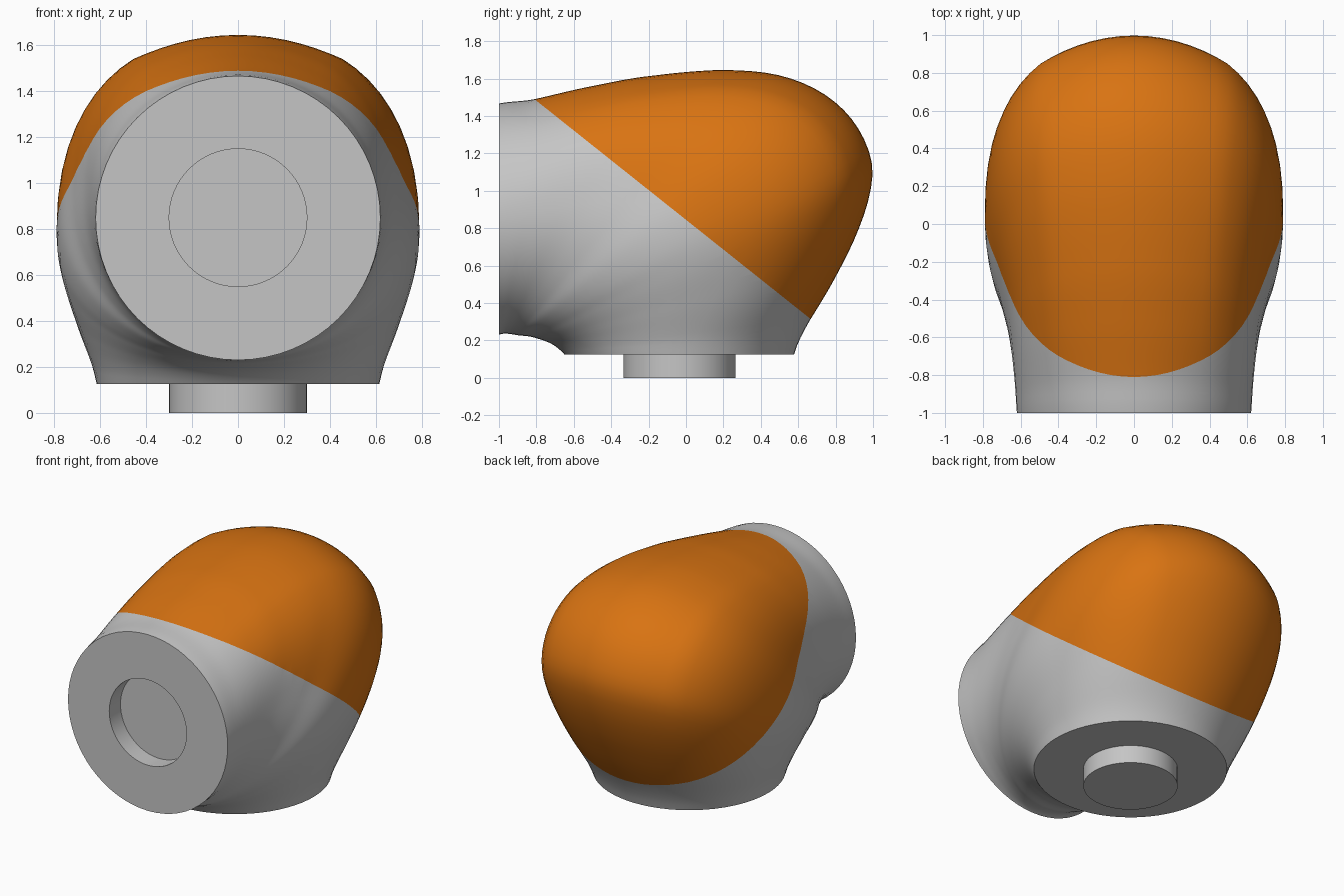
import bpy, bmesh, math
from mathutils import Vector

old = bpy.data.objects.get("Cube")
if old:
    bpy.data.objects.remove(old, do_unlink=True)


def make_material(name, rgb):
    m = bpy.data.materials.new(name)
    m.use_nodes = True
    m.diffuse_color = (*rgb, 1)
    m.node_tree.nodes["Principled BSDF"].inputs["Base Color"].default_value = (*rgb, 1)
    return m


GREY = make_material("light grey", (0.56, 0.56, 0.56))
ORANGE = make_material("orange", (0.69, 0.172, 0.006))

# The elbow is a fan of sections turning about the line y = PY, z = PZ
PY, PZ = -1.0, 0.125
AROUND, STEPS = 64, 56
PEG_R, PEG_Y, SOCKET_Z = 0.3, -0.035, 0.85


def polar(points):
    """(y, z) points to sorted (angle, radius) pairs about the pivot."""
    return sorted((math.atan2(z - PZ, y - PY), math.hypot(y - PY, z - PZ)) for y, z in points)


def smooth_curve(keys):
    """Cubic Hermite interpolation through (t, value) keys."""
    n = len(keys)
    slope = []
    for i in range(n):
        a, b = keys[max(i - 1, 0)], keys[min(i + 1, n - 1)]
        slope.append((b[1] - a[1]) / (b[0] - a[0]))

    def f(t):
        i = 0
        while i < n - 2 and t > keys[i + 1][0]:
            i += 1
        (t0, v0), (t1, v1) = keys[i], keys[i + 1]
        h = t1 - t0
        s = (t - t0) / h
        return (v0 * (1 + 2 * s) * (1 - s) ** 2 + slope[i] * h * s * (1 - s) ** 2
                + v1 * s * s * (3 - 2 * s) + slope[i + 1] * h * s * s * (s - 1))
    return f


# Outer and inner outline on the centre plane, and half width by angle
outer = smooth_curve(polar([
    (-1, 1.467), (-0.8, 1.492), (-0.5, 1.56), (-0.2, 1.613), (0, 1.635), (0.25, 1.645),
    (0.5, 1.617), (0.7, 1.54), (0.85, 1.425), (0.95, 1.28), (0.997, 1.12), (0.975, 0.95),
    (0.9, 0.74), (0.8, 0.54), (0.67, 0.32), (0.605, 0.2), (0.578, 0.125)]))
inner = smooth_curve(polar([
    (-1, 0.23), (-0.9, 0.228), (-0.8, 0.212), (-0.7, 0.17), (-0.65, 0.125)]))
half_width = smooth_curve([(math.radians(d), w) for d, w in (
    (0, 0.615), (5, 0.637), (15, 0.705), (25, 0.77), (32, 0.79), (40, 0.775),
    (50, 0.715), (61, 0.665), (75, 0.635), (90, 0.62))])

SHOULDER = math.sin(7 * math.tau / AROUND)


def boxy(u, power=2.5):
    """Height of the fuller outer half: shallow crown, shoulder, rounded side."""
    u = min(abs(u), 1)
    if u < SHOULDER:
        drop = 1 - (1 - SHOULDER ** power) ** (1 / power)
        return 1 - drop * (u / SHOULDER) ** 2
    return max(1 - u ** power, 0) ** (1 / power)


def section(angle):
    """Ring of points: round at both ends, shouldered in the middle."""
    r0, r1, w = inner(angle), outer(angle), half_width(angle)
    mix = math.sin(2 * angle)
    ring = []
    for i in range(AROUND):
        phi = math.tau * i / AROUND
        u, v = math.sin(phi), math.cos(phi)
        if v > 1e-6:
            v += mix * (boxy(u) - v)
        r = (r0 + r1) / 2 + v * (r1 - r0) / 2
        ring.append((u * w, PY + r * math.cos(angle), PZ + r * math.sin(angle)))
    return ring


def finish(bm, name, materials, limit):
    me = bpy.data.meshes.new(name)
    bmesh.ops.recalc_face_normals(bm, faces=bm.faces)
    for m in materials:
        me.materials.append(m)
    bm.to_mesh(me)
    bm.free()
    ob = bpy.data.objects.new(name, me)
    bpy.context.collection.objects.link(ob)
    bpy.ops.object.select_all(action='DESELECT')
    ob.select_set(True)
    bpy.context.view_layer.objects.active = ob
    bpy.ops.object.shade_smooth_by_angle(angle=math.radians(limit))
    return ob


# Housing: fan of sections, then the socket sunk into the front face
rings = [section(math.pi / 2 * k / STEPS) for k in range(STEPS + 1)]
for depth in (0, 0.125):
    rings.append([(PEG_R * math.sin(math.tau * i / AROUND), PY + depth,
                   SOCKET_Z + PEG_R * math.cos(math.tau * i / AROUND)) for i in range(AROUND)])
bm = bmesh.new()
loops = [[bm.verts.new(p) for p in ring] for ring in rings]
for a, b in zip(loops, loops[1:]):
    for i in range(AROUND):
        j = (i + 1) % AROUND
        bm.faces.new((a[i], a[j], b[j], b[i]))
bm.faces.new(loops[0])
bm.faces.new(loops[-1])

# Sloping colour split between the grey body and the orange cap
split_point, split_normal = Vector((0, 0, 0.845)), Vector((0, 0.796, 1)).normalized()
bmesh.ops.bisect_plane(bm, geom=bm.verts[:] + bm.edges[:] + bm.faces[:], dist=1e-5,
                       plane_co=split_point, plane_no=split_normal)
for f in bm.faces:
    f.material_index = int((f.calc_center_median() - split_point).dot(split_normal) > 0)
finish(bm, "elbow_housing", [GREY, ORANGE], 40)

# Round peg under the base
bm = bmesh.new()
bmesh.ops.create_cone(bm, cap_ends=True, segments=AROUND, radius1=PEG_R, radius2=PEG_R, depth=0.135)
bmesh.ops.translate(bm, verts=bm.verts, vec=(0, PEG_Y, 0.0675))
finish(bm, "base_peg", [GREY], 40)
